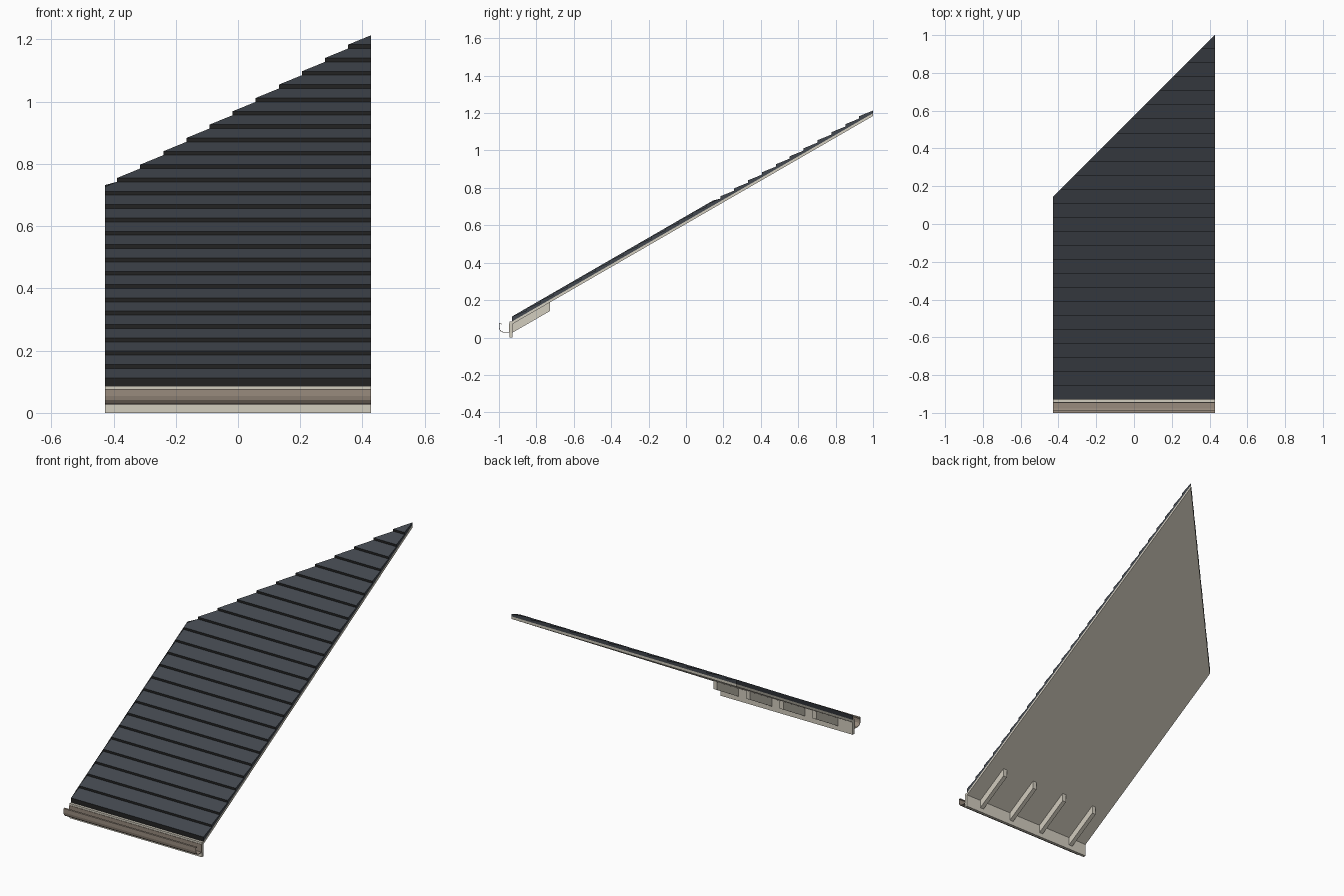
import bpy, bmesh
from mathutils import Vector

if "Cube" in bpy.data.objects:
    bpy.data.objects.remove(bpy.data.objects["Cube"])

HALF = 0.428            # half width of the roof
EAVE, HIP = -0.93, 0.572  # eave position, hip line is y = x + HIP
SLOPE = 0.577           # 30 degree pitch
ROWS = 26
RUN = (1.0 - EAVE) / ROWS
STEP = 0.0125           # exposed front edge of each course


def material(name, color):
    m = bpy.data.materials.new(name)
    m.diffuse_color = (*color, 1)
    m.use_nodes = True
    m.node_tree.nodes["Principled BSDF"].inputs["Base Color"].default_value = m.diffuse_color
    return m


slate = material("slate grey", (0.055, 0.064, 0.077))
edge = material("dark slate edge", (0.016, 0.016, 0.016))
cream = material("cream timber", (0.65, 0.61, 0.52))
brown = material("brown gutter", (0.31, 0.255, 0.205))


def finish(name, bm, *mats):
    mesh = bpy.data.meshes.new(name)
    bm.to_mesh(mesh)
    bm.free()
    for m in mats:
        mesh.materials.append(m)
    ob = bpy.data.objects.new(name, mesh)
    bpy.context.collection.objects.link(ob)
    return ob


def extrude_profile(profile, x0, x1):
    """Closed (y, z) outline extruded from x0 to x1."""
    bm = bmesh.new()
    a = [bm.verts.new((x0, y, z)) for y, z in profile]
    b = [bm.verts.new((x1, y, z)) for y, z in profile]
    n = len(profile)
    for i in range(n):
        j = (i + 1) % n
        bm.faces.new((a[i], a[j], b[j], b[i]))
    caps = [bm.faces.new(a), bm.faces.new(b[::-1])]
    bmesh.ops.triangulate(bm, faces=caps)
    bmesh.ops.recalc_face_normals(bm, faces=bm.faces)
    return bm


def cut_hip(bm):
    """Trim everything behind the diagonal hip and cap the cut."""
    res = bmesh.ops.bisect_plane(
        bm, geom=bm.verts[:] + bm.edges[:] + bm.faces[:], dist=1e-6,
        plane_co=Vector((0, HIP, 0)), plane_no=Vector((-1, 1, 0)), clear_outer=True)
    cut = [e for e in res["geom_cut"] if isinstance(e, bmesh.types.BMEdge)]
    bmesh.ops.triangle_fill(bm, use_beauty=True, edges=cut)
    bmesh.ops.recalc_face_normals(bm, faces=bm.faces)


# Stepped slate courses
def base(y):
    return 0.086 + (y - EAVE) * SLOPE


outline = []
for i in range(ROWS + 1):
    y = EAVE + i * RUN
    lift = 0.014
    outline.append((y, base(y) + (lift if i else 0)))
    outline.append((y, base(y) + lift + STEP))
end = EAVE + (ROWS + 1) * RUN
outline += [(end, base(end) + 0.014), (end, base(end))]
bm = extrude_profile(outline, -HALF, HALF)
cut_hip(bm)
for f in bm.faces:
    if f.normal.y < -0.9:
        f.material_index = 1
finish("slate_courses", bm, slate, edge)

# Roof deck under the slates
deck = [(EAVE, base(EAVE)), (end, base(end)),
        (end, base(end) - 0.015), (EAVE, base(EAVE) - 0.015)]
bm = extrude_profile(deck, -HALF, HALF)
cut_hip(bm)
finish("roof_deck", bm, cream)

# Fascia board along the eave
finish("fascia", extrude_profile(
    [(-0.945, 0), (-0.928, 0), (-0.928, 0.086), (-0.945, 0.086)], -HALF, HALF), cream)

# Rafter tails
tail = [(-0.928, 0.026), (-0.728, 0.141), (-0.728, 0.189), (-0.928, 0.0735)]
for i in range(4):
    x = (i - 1.5) * 0.214
    finish("rafter_tail_%d" % (i + 1), extrude_profile(tail, x - 0.012, x + 0.012), cream)

# Open gutter trough
path = [(-0.946, 0.075), (-0.946, 0.029), (-0.978, 0.029), (-0.989, 0.033),
        (-0.996, 0.042), (-0.9985, 0.054), (-0.9985, 0.076), (-0.989, 0.076), (-0.989, 0.070)]
bm = bmesh.new()
rows = [[bm.verts.new((x, y, z)) for x in (-HALF, HALF)] for y, z in path]
for (a, b), (c, d) in zip(rows, rows[1:]):
    bm.faces.new((a, b, d, c))
gutter = finish("gutter", bm, brown)
solid = gutter.modifiers.new("thickness", "SOLIDIFY")
solid.thickness = 0.003
solid.offset = 0
